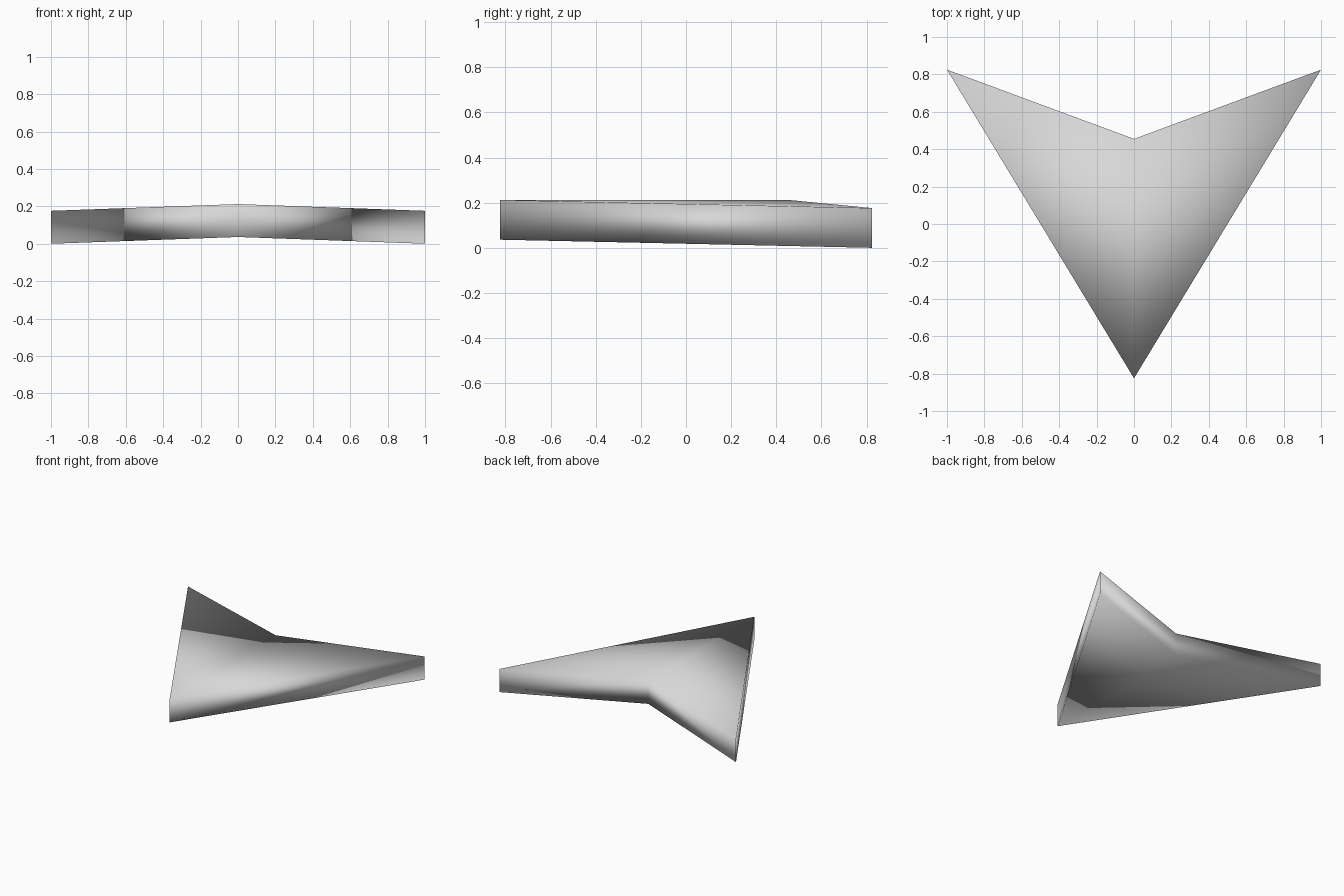
import bpy
import bmesh

cube = bpy.data.objects.get("Cube")
if cube:
    bpy.data.objects.remove(cube)

# Plain grey finish
grey = bpy.data.materials.new("light_grey")
grey.use_nodes = True
colour = (0.68, 0.68, 0.68, 1)
grey.diffuse_color = colour
grey.node_tree.nodes["Principled BSDF"].inputs["Base Color"].default_value = colour

# Drooping left half of the arrowhead: nose, wing tip, rear notch
THICKNESS = 0.176
half_outline = [(0, -0.825, 0.036), (1, 0.825, 0), (0, 0.455, 0.036)]

bm = bmesh.new()
bottom = [bm.verts.new(p) for p in half_outline]
top = [bm.verts.new((x, y, z + THICKNESS)) for x, y, z in half_outline]
bm.faces.new(reversed(bottom))
bm.faces.new(top)
for i in range(2):  # leading and trailing edge walls, open at the centre line
    bm.faces.new((bottom[i], bottom[i + 1], top[i + 1], top[i]))

# Mirror into the right half, weld the centre line
twin = bmesh.ops.duplicate(bm, geom=bm.verts[:] + bm.edges[:] + bm.faces[:])["geom"]
for item in twin:
    if isinstance(item, bmesh.types.BMVert):
        item.co.x = -item.co.x
bmesh.ops.reverse_faces(bm, faces=[f for f in twin if isinstance(f, bmesh.types.BMFace)])
bmesh.ops.remove_doubles(bm, verts=bm.verts[:], dist=0.001)

# Shading is smooth over the whole body, edges included
for face in bm.faces:
    face.smooth = True

mesh = bpy.data.meshes.new("arrowhead")
bm.to_mesh(mesh)
bm.free()
mesh.materials.append(grey)
arrowhead = bpy.data.objects.new("arrowhead", mesh)
bpy.context.collection.objects.link(arrowhead)
